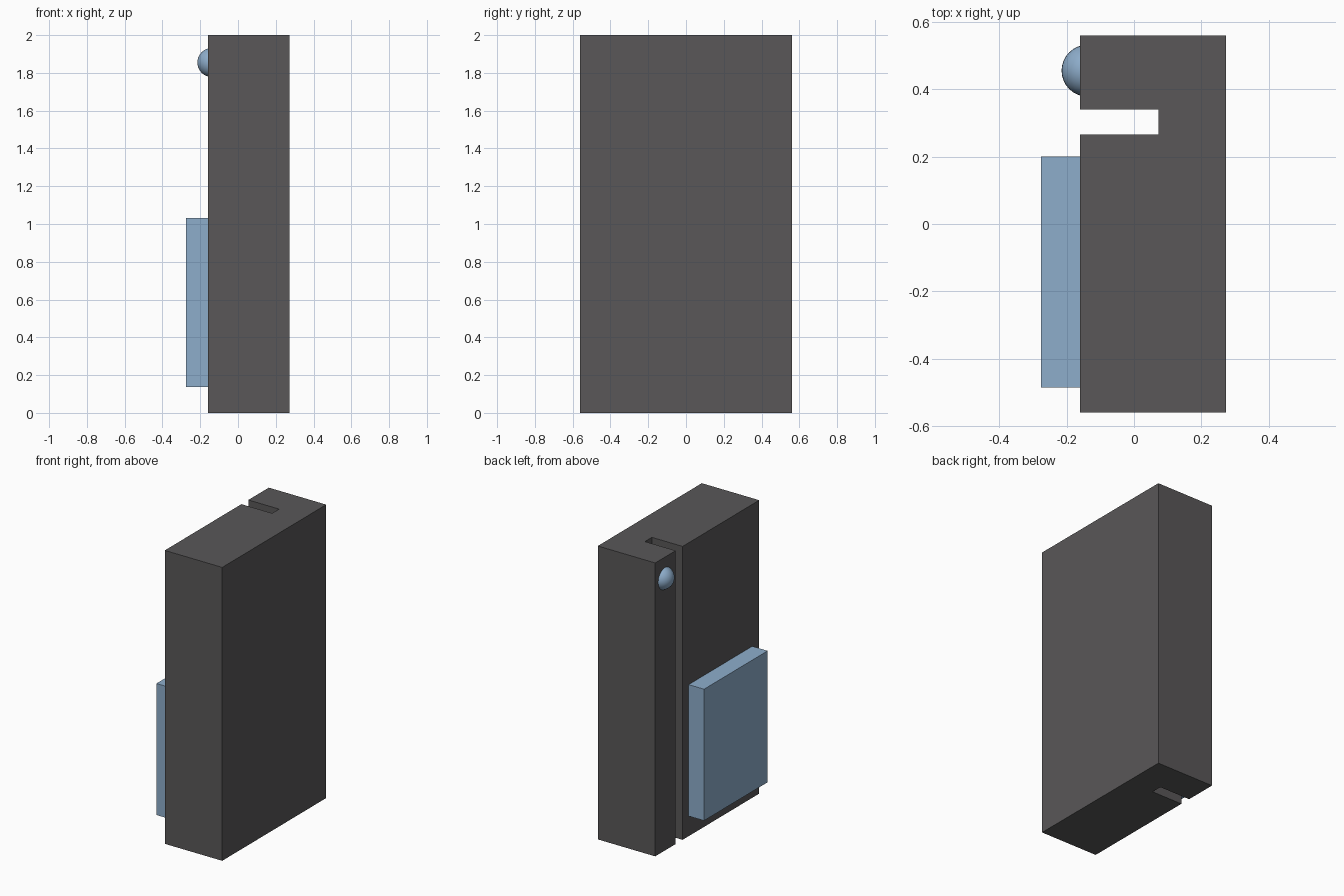
import bpy, bmesh

if "Cube" in bpy.data.objects:
    bpy.data.objects.remove(bpy.data.objects["Cube"])


def material(name, color):
    mat = bpy.data.materials.new(name)
    mat.diffuse_color = color
    mat.use_nodes = True
    mat.node_tree.nodes["Principled BSDF"].inputs["Base Color"].default_value = mat.diffuse_color
    return mat


def prism(name, outline, z0, z1, mat):
    """Extrude an XY outline from z0 up to z1."""
    bm = bmesh.new()
    base = bm.faces.new([bm.verts.new((x, y, z0)) for x, y in outline])
    top = bmesh.ops.extrude_face_region(bm, geom=[base])["geom"]
    verts = [v for v in top if isinstance(v, bmesh.types.BMVert)]
    bmesh.ops.translate(bm, verts=verts, vec=(0, 0, z1 - z0))
    bmesh.ops.recalc_face_normals(bm, faces=bm.faces)
    mesh = bpy.data.meshes.new(name)
    bm.to_mesh(mesh)
    bm.free()
    mesh.materials.append(mat)
    obj = bpy.data.objects.new(name, mesh)
    bpy.context.collection.objects.link(obj)
    return obj


dark = material("dark_grey", (0.1, 0.096, 0.098, 1))
blue = material("pale_blue", (0.27, 0.42, 0.6, 1))

# Door slab with a full-height vertical groove in its left face
FACE, BACK = -0.16, 0.273
prism("door_body", [
    (FACE, -0.56), (BACK, -0.56), (BACK, 0.56), (FACE, 0.56),
    (FACE, 0.34), (0.072, 0.34), (0.072, 0.265), (FACE, 0.265),
], 0, 2, dark)

# Raised rectangular panel on the left face
prism("raised_panel", [
    (-0.276, -0.485), (FACE, -0.485), (FACE, 0.2), (-0.276, 0.2),
], 0.137, 1.033, blue)

# Round button partly sunk into the left face
bpy.ops.mesh.primitive_uv_sphere_add(
    segments=32, ring_count=16, radius=0.077, location=(-0.138, 0.455, 1.855))
button = bpy.context.object
button.name = "round_button"
button.data.materials.append(blue)
bpy.ops.object.shade_smooth_by_angle()
